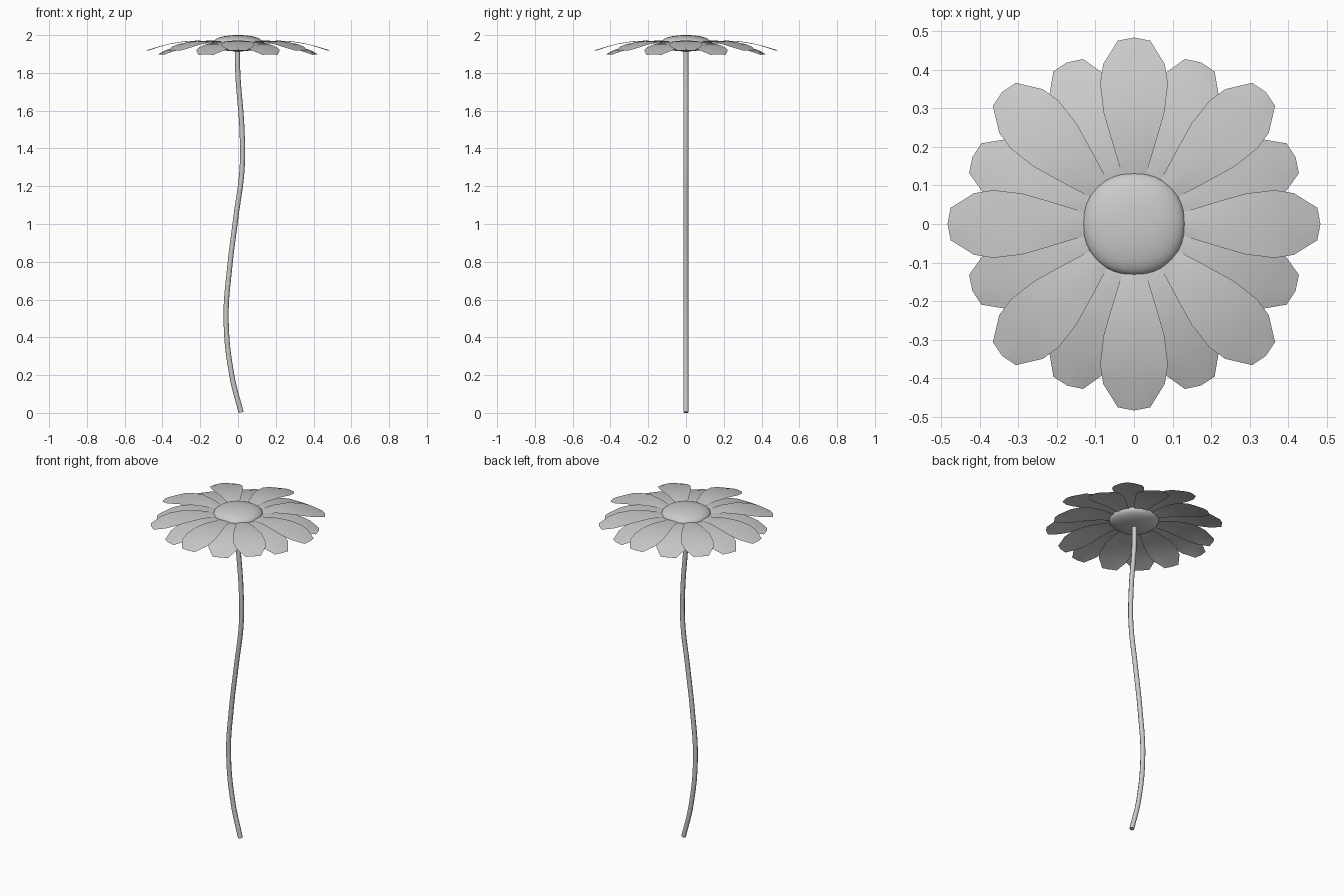
import bpy, math
from mathutils import Vector, Matrix

if "Cube" in bpy.data.objects:
    bpy.data.objects.remove(bpy.data.objects["Cube"])


def smooth(obj):
    for p in obj.data.polygons:
        p.use_smooth = True


# Flower centre: flattened rounded cube
bpy.ops.mesh.primitive_cube_add(size=2, location=(0, 0, 1.957))
centre = bpy.context.object
centre.name = "flower_centre"
centre.scale = (0.158, 0.158, 0.0515)
sub = centre.modifiers.new("round", 'SUBSURF')
sub.levels = sub.render_levels = 3
smooth(centre)

# Stem: gently waving tube
curve = bpy.data.curves.new("stem", 'CURVE')
curve.dimensions = '3D'
curve.bevel_depth = 0.0135
curve.bevel_resolution = 2
curve.resolution_u = 8
curve.use_fill_caps = True
path = [(0.016, 0.003), (-0.033, 0.2), (-0.063, 0.5), (-0.044, 0.77),
        (-0.012, 1.03), (0.022, 1.3), (0.021, 1.5), (-0.001, 1.8), (-0.003, 1.94)]
spline = curve.splines.new('BEZIER')
spline.bezier_points.add(len(path) - 1)
for bp, (x, z) in zip(spline.bezier_points, path):
    bp.co = (x, 0, z)
    bp.handle_left_type = bp.handle_right_type = 'AUTO'
stem = bpy.data.objects.new("stem", curve)
bpy.context.collection.objects.link(stem)


# Petals: rows of (distance, half width, height), tip middle pushed outwards
def petal_ring(name, rows, tip, offset):
    verts, faces = [], []
    cols = (-1, -0.5, 0, 0.5, 1)
    for i in range(8):
        rot = Matrix.Rotation(offset + i * math.pi / 4, 3, 'Z')
        base = len(verts)
        for k, (r, w, z) in enumerate(rows):
            for c in cols:
                out = tip * (1 - abs(c)) if k == len(rows) - 1 else 0
                verts.append(rot @ Vector((r + out, c * w, z - 0.003 * c * c)))
        for k in range(len(rows) - 1):
            for c in range(4):
                a = base + k * 5 + c
                faces.append((a, a + 5, a + 6, a + 1))
    mesh = bpy.data.meshes.new(name)
    mesh.from_pydata(verts, [], faces)
    obj = bpy.data.objects.new(name, mesh)
    bpy.context.collection.objects.link(obj)
    smooth(obj)
    return obj


petal_ring("upper_petals", [
    (0.09, 0.024, 1.957), (0.135, 0.033, 1.965), (0.21, 0.056, 1.971),
    (0.29, 0.079, 1.967), (0.365, 0.088, 1.954), (0.415, 0.08, 1.941),
    (0.476, 0.042, 1.920)], 0.008, 0)
petal_ring("lower_petals", [
    (0.08, 0.024, 1.952), (0.125, 0.035, 1.959), (0.19, 0.056, 1.961),
    (0.265, 0.078, 1.953), (0.335, 0.088, 1.937), (0.385, 0.08, 1.922),
    (0.446, 0.042, 1.898)], 0.008, math.pi / 8)
